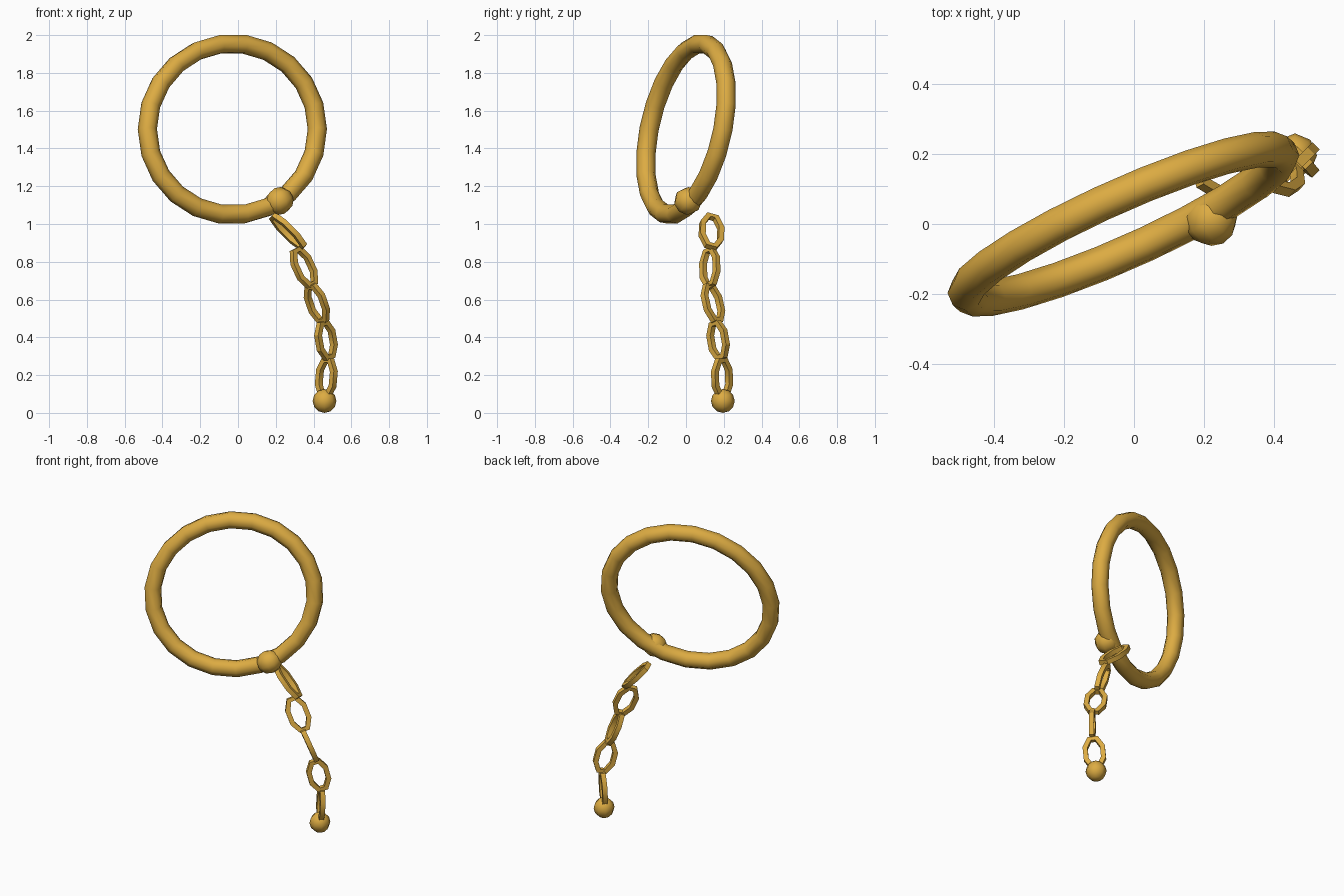
import bpy, bmesh, math
from mathutils import Vector, Matrix

if "Cube" in bpy.data.objects:
    bpy.data.objects.remove(bpy.data.objects["Cube"])

gold = bpy.data.materials.new("gold")
gold.diffuse_color = (0.72, 0.41, 0.055, 1)
gold.use_nodes = True
gold.node_tree.nodes["Principled BSDF"].inputs["Base Color"].default_value = gold.diffuse_color


def finish(name, bm, angle):
    bmesh.ops.recalc_face_normals(bm, faces=bm.faces)
    me = bpy.data.meshes.new(name)
    bm.to_mesh(me)
    bm.free()
    me.materials.append(gold)
    ob = bpy.data.objects.new(name, me)
    bpy.context.collection.objects.link(ob)
    bpy.ops.object.select_all(action='DESELECT')
    ob.select_set(True)
    bpy.context.view_layer.objects.active = ob
    bpy.ops.object.shade_smooth_by_angle(angle=math.radians(angle))
    return ob


def closed_tube(name, path, normal, radius, sides, angle):
    """Tube swept along a closed flat path."""
    bm = bmesh.new()
    n = normal.normalized()
    count = len(path)
    loops = []
    for i, p in enumerate(path):
        tangent = (path[(i + 1) % count] - path[i - 1]).normalized()
        side = tangent.cross(n)
        loop = []
        for k in range(sides):
            a = math.tau * (k + 0.5) / sides
            loop.append(bm.verts.new(p + radius * (side * math.cos(a) + n * math.sin(a))))
        loops.append(loop)
    for i in range(count):
        a, b = loops[i], loops[(i + 1) % count]
        for k in range(sides):
            j = (k + 1) % sides
            bm.faces.new((a[k], a[j], b[j], b[k]))
    return finish(name, bm, angle)


def ball(name, center, radius, axis):
    bm = bmesh.new()
    turn = Vector(axis).to_track_quat('Z', 'Y').to_matrix().to_4x4()
    bmesh.ops.create_uvsphere(bm, u_segments=8, v_segments=6, radius=radius,
                              matrix=Matrix.Translation(center) @ turn)
    return finish(name, bm, 60)


# Large hoop, leaning and turned out of the front plane
LEAN_X, LEAN_Z = 0.435, 0.19
hoop_path = []
for i in range(22):
    a = math.tau * i / 22
    x, z = 0.45 * math.cos(a), 0.454 * math.sin(a)
    hoop_path.append(Vector((x - 0.03, LEAN_X * x + LEAN_Z * z, z + 1.502)))
closed_tube("hoop", hoop_path, Vector((-LEAN_X, 1, -LEAN_Z)), 0.051, 8, 60)

# Bead on the hoop, threaded along it
ball("hoop_bead", (0.22, 0.01, 1.122), 0.074, (0.84, 0.45, 0.45))

# Chain links: top end, bottom end, facing direction
links = [
    ((0.18, 0.138, 1.045), (0.35, 0.132, 0.875), (0.66, 0.35, 0.66)),
    ((0.303, 0.122, 0.87), (0.395, 0.13, 0.67), (1, -1, 0)),
    ((0.383, 0.12, 0.68), (0.452, 0.165, 0.48), (1, 1, 0)),
    ((0.448, 0.152, 0.485), (0.484, 0.188, 0.285), (1, -1, 0)),
    ((0.477, 0.187, 0.29), (0.458, 0.195, 0.08), (1, 1, 0)),
]
for i, (top, bottom, facing) in enumerate(links):
    top, bottom = Vector(top), Vector(bottom)
    mid, along = (top + bottom) / 2, (bottom - top).normalized()
    half = (bottom - top).length / 2 - 0.012
    facing = Vector(facing)
    facing = (facing - along * facing.dot(along)).normalized()
    across = along.cross(facing)
    path = []
    for k in range(8):
        a = math.tau * (k + 0.5) / 8
        path.append(mid + across * (0.056 * math.cos(a)) + along * (half / 0.924 * math.sin(a)))
    closed_tube(f"chain_link_{i + 1}", path, facing, 0.021, 4, 30)

# Bead hanging at the end of the chain
ball("end_bead", (0.458, 0.195, 0.063), 0.063, (0, 0, 1))
